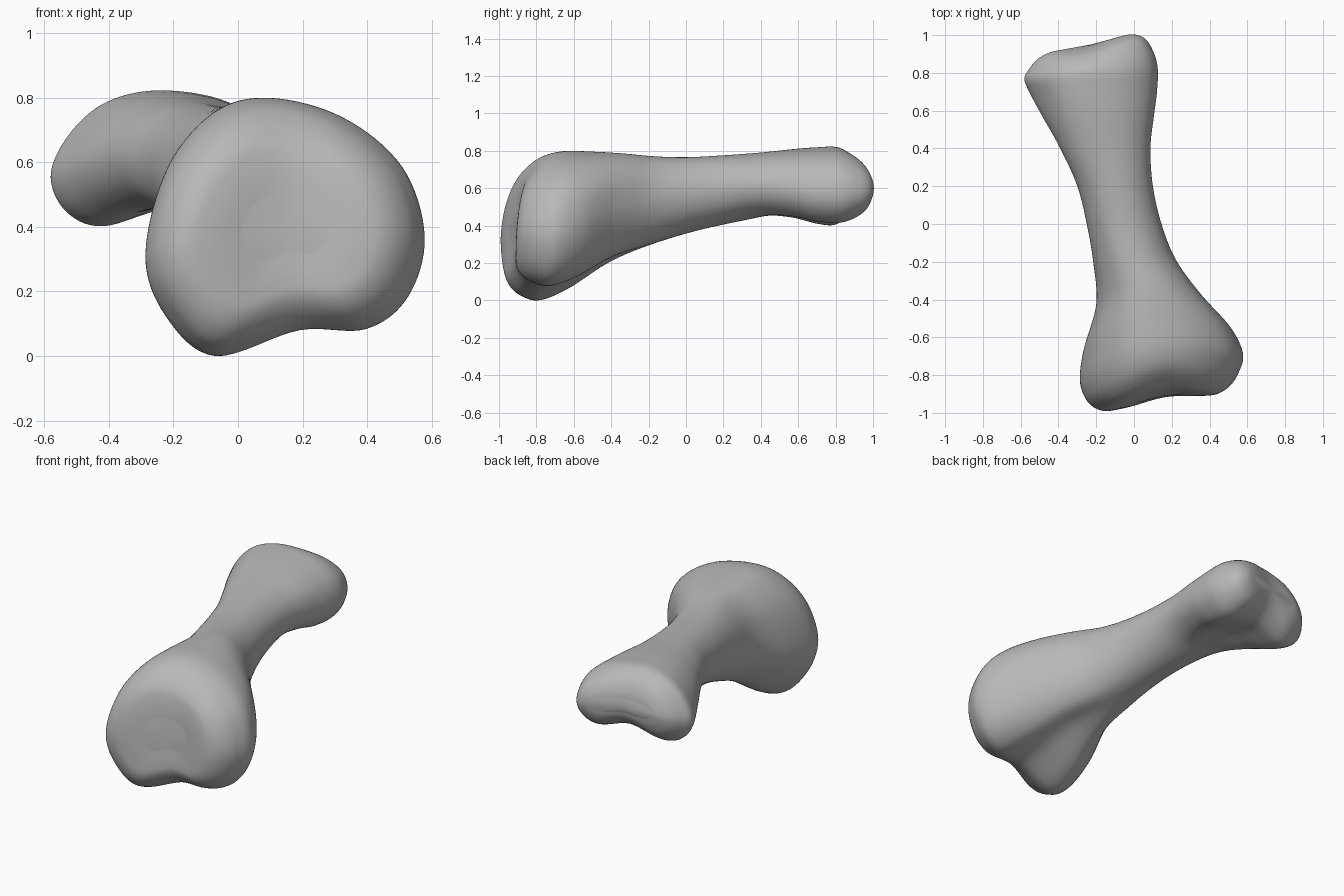
import bpy
import bmesh
from math import sin, cos, exp, tau, copysign
from mathutils import Vector

default_cube = bpy.data.objects.get("Cube")
if default_cube:
    bpy.data.objects.remove(default_cube, do_unlink=True)

SIDES = 96
STEPS = 8

# Cross-section outlines in a unit box, clockwise from the top
head_outline = [(-.1, 1), (.42, .85), (.84, .47), (1, -.07), (.88, -.54), (.58, -.79),
                (.1, -.8), (-.5, -1), (-.85, -.7), (-1, -.22), (-.84, .46), (-.5, .89)]
tail_outline = [(-.05, 1), (.5, .86), (.87, .45), (1, -.15), (.9, -.65), (.6, -.94),
                (.05, -.74), (-.55, -1), (-.88, -.76), (-1, -.22), (-.82, .4), (-.5, .84)]
shaft_outline = [(sin(tau * i / 12), cos(tau * i / 12)) for i in range(12)]

# Shaft stations: y, x low, x high, z low, z high
shaft = [(-.75, -.287, .577, 0, .797), (-.6, -.265, .51, .06, .795), (-.4, -.2, .35, .19, .785),
         (-.2, -.215, .22, .28, .77), (0, -.25, .145, .355, .765), (.2, -.3, .1, .405, .775),
         (.4, -.39, .087, .44, .79), (.57, -.485, .105, .435, .808),
         (.7, -.553, .122, .41, .818), (.8, -.58, .125, .402, .82)]

# Rounded ends: y and how far the section shrinks on every side
head_cap = [(-.85, .025), (-.91, .07), (-.942, .13), (-.945, .2), (-.936, .3)]
tail_cap = [(.875, .03), (.925, .07), (.952, .12), (.962, .165)]


def inset(station, y, d):
    _, x0, x1, z0, z1 = station
    return (y, x0 + d, x1 - d, z0 + d, z1 - d)


def spline(a, b, c, d, t):
    """Smooth curve from b to c."""
    a, b, c, d = (Vector(v) for v in (a, b, c, d))
    return b + t / 2 * (c - a + t * (2 * a - 5 * b + 4 * c - d + t * (3 * (b - c) + d - a)))


def ramp(start, end, value):
    t = min(max((value - start) / (end - start), 0), 1)
    return t * t * (3 - 2 * t)


def smooth_loop(points):
    n = len(points)
    per = SIDES // n
    return [spline(*(points[(i + k) % n] for k in (-1, 0, 1, 2)), s / per)
            for i in range(n) for s in range(per)]


def smooth_path(points):
    last = len(points) - 1
    path = [spline(*(points[min(max(i + k, 0), last)] for k in (-1, 0, 1, 2)), s / STEPS)
            for i in range(last) for s in range(STEPS)]
    return path + [Vector(points[last])]


HEAD, TAIL, SHAFT = (smooth_loop(o) for o in (head_outline, tail_outline, shaft_outline))


def section(station):
    """Blend the outlines, fit them to the station's box, lean and hollow the ends."""
    y, x0, x1, z0, z1 = station
    head, tail = ramp(.1, -.72, y), ramp(.3, .72, y)
    lean = .15 * head + .22 * ramp(.65, 1, y)
    hollow = copysign(.03, y) * ramp(.8, .95, abs(y))
    middle = .17 * head - .25 * tail
    ring = []
    for h, t, s in zip(HEAD, TAIL, SHAFT):
        p = s + (h - s) * head + (t - s) * tail
        x = (x0 + x1) / 2 + p.x * (x1 - x0) / 2
        z = (z0 + z1) / 2 + p.y * (z1 - z0) / 2
        side = x - middle
        slope = .45 * head * max(z - .3, 0) ** 2
        ring.append(Vector((x, y + lean * side + slope - hollow * exp(-(side / .16) ** 2), z)))
    return ring


# Bone: one loft from the dished head to the two-lobed tail
stations = [inset(shaft[0], *c) for c in reversed(head_cap)] + shaft
stations += [inset(shaft[-1], *c) for c in tail_cap]
bm = bmesh.new()
rings = [[bm.verts.new(p) for p in section(s)] for s in smooth_path(stations)]
for low, high in zip(rings, rings[1:]):
    for i in range(SIDES):
        j = (i + 1) % SIDES
        bm.faces.new((low[i], low[j], high[j], high[i]))

# Close both ends with a fan
for ring in (rings[0], rings[-1]):
    hub = bm.verts.new(sum((v.co for v in ring), Vector()) / SIDES)
    for i in range(SIDES):
        bm.faces.new((ring[i], ring[(i + 1) % SIDES], hub))
bmesh.ops.recalc_face_normals(bm, faces=bm.faces)

# Settle the bone on the floor
floor = min(v.co.z for v in bm.verts)
bmesh.ops.translate(bm, verts=bm.verts, vec=(0, 0, -floor))
mesh = bpy.data.meshes.new("bone")
bm.to_mesh(mesh)
bm.free()
bone = bpy.data.objects.new("bone", mesh)
bpy.context.collection.objects.link(bone)

# Plain grey surface
grey = bpy.data.materials.new("plain_grey")
grey.use_nodes = True
colour = (.48, .48, .48, 1)
grey.diffuse_color = colour
grey.node_tree.nodes["Principled BSDF"].inputs["Base Color"].default_value = colour
mesh.materials.append(grey)

bpy.ops.object.select_all(action="DESELECT")
bone.select_set(True)
bpy.context.view_layer.objects.active = bone
bpy.ops.object.shade_smooth()
